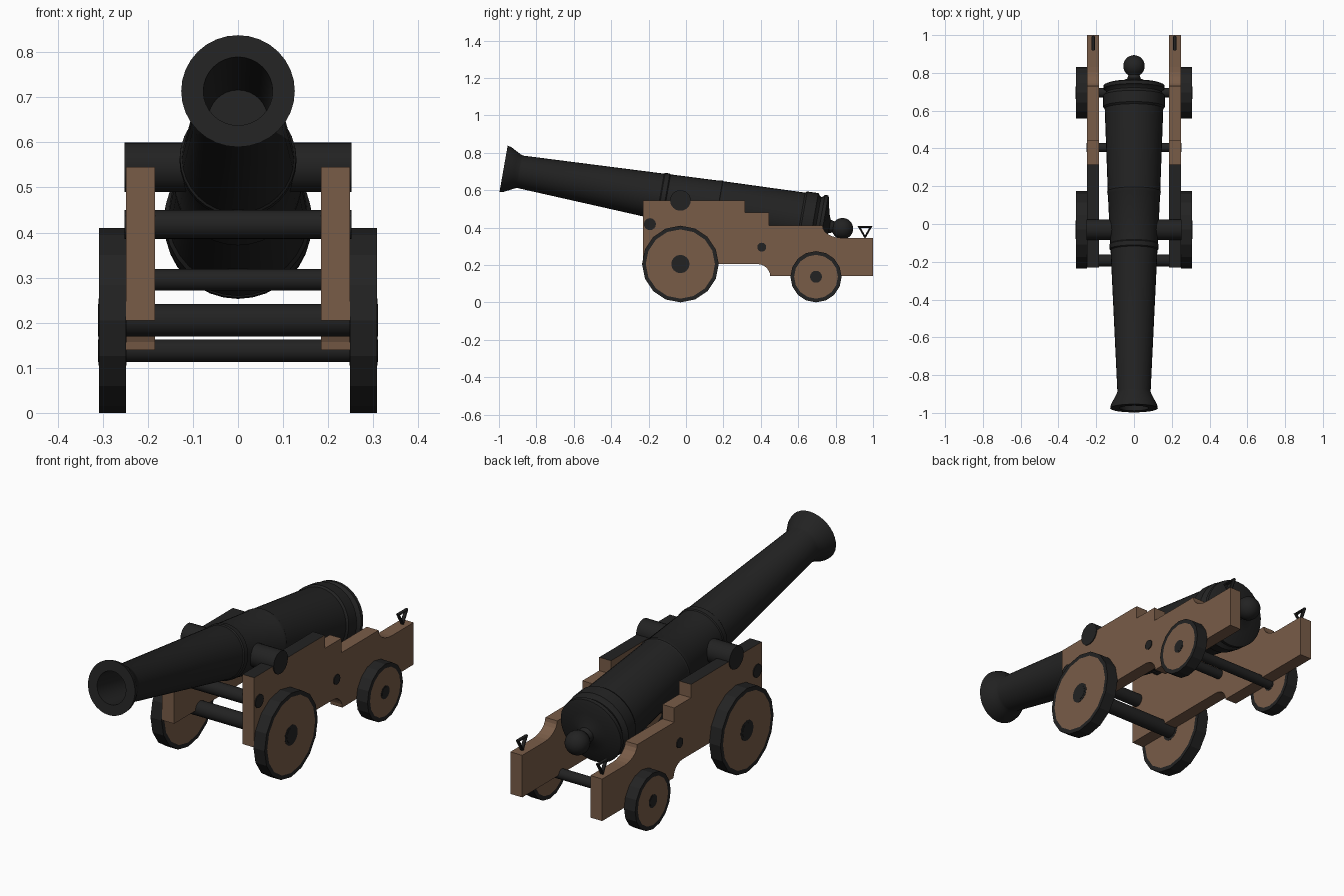
import bpy, bmesh, math
from mathutils import Vector

if "Cube" in bpy.data.objects:
    bpy.data.objects.remove(bpy.data.objects["Cube"])

def material(name, rgb):
    m = bpy.data.materials.new(name)
    m.diffuse_color = (*rgb, 1)
    m.use_nodes = True
    m.node_tree.nodes["Principled BSDF"].inputs["Base Color"].default_value = m.diffuse_color
    return m

IRON = material("black iron", (0.016, 0.016, 0.016))
WOOD = material("brown wood", (0.19, 0.107, 0.064))

def finish(bm, name, mats, loc=(0, 0, 0), rot=(0, 0, 0), smooth=None):
    bmesh.ops.recalc_face_normals(bm, faces=bm.faces)
    me = bpy.data.meshes.new(name)
    bm.to_mesh(me)
    bm.free()
    ob = bpy.data.objects.new(name, me)
    bpy.context.collection.objects.link(ob)
    for m in mats:
        me.materials.append(m)
    ob.location, ob.rotation_euler = loc, rot
    if smooth:
        bpy.ops.object.select_all(action='DESELECT')
        ob.select_set(True)
        bpy.context.view_layer.objects.active = ob
        bpy.ops.object.shade_smooth_by_angle(angle=math.radians(smooth))
    return ob

def lathe(name, profile, segs, wood_bands=(), mats=(IRON, WOOD), **kw):
    """Revolve (distance, radius) points about the local y axis."""
    bm = bmesh.new()
    rings = []
    for t, r in profile:
        n = segs if r > 0 else 1
        rings.append([bm.verts.new((r * math.sin(2 * math.pi * i / segs), t,
                                    -r * math.cos(2 * math.pi * i / segs))) for i in range(n)])
    for band, (a, b) in enumerate(zip(rings, rings[1:])):
        for i in range(segs):
            j = (i + 1) % segs
            quad = [a[i % len(a)], a[j % len(a)], b[j % len(b)], b[i % len(b)]]
            f = bm.faces.new(list(dict.fromkeys(quad)))
            f.material_index = 1 if band in wood_bands else 0
    return finish(bm, name, mats, **kw)

ACROSS = (0, 0, math.radians(90))

def rod(name, y, z, r, half):
    lathe(name, [(-half, 0), (-half, r), (half, r), (half, 0)], 24,
          mats=(IRON,), loc=(0, y, z), rot=ACROSS, smooth=30)

def arc(cy, cz, ry, rz, a0, a1, n=6):
    return [(cy + ry * math.cos(math.radians(a0 + (a1 - a0) * i / n)),
             cz + rz * math.sin(math.radians(a0 + (a1 - a0) * i / n))) for i in range(n + 1)]

# Barrel: bore, flared muzzle, tapering body with bands, breech rings and knob
TRUNNION = (0, -0.03, 0.547)
profile = [(-0.60, 0), (-0.60, 0.066), (-0.96, 0.077), (-0.96, 0.126), (-0.94, 0.122),
           (-0.90, 0.101), (-0.88, 0.091), (-0.87, 0.088),
           (-0.11, 0.124), (-0.105, 0.129), (-0.08, 0.130), (-0.075, 0.126),
           (0.185, 0.138), (0.19, 0.141), (0.205, 0.142), (0.21, 0.139),
           (0.65, 0.155), (0.66, 0.163), (0.72, 0.165), (0.728, 0.155), (0.738, 0.146),
           (0.75, 0.152), (0.757, 0.162), (0.775, 0.162), (0.782, 0.145),
           (0.79, 0.10), (0.80, 0.06), (0.81, 0.037), (0.83, 0.030)]
knob = [(0.88 - 0.057 * math.cos(math.radians(a)), 0.057 * math.sin(math.radians(a)))
        for a in range(35, 180, 12)]
lathe("barrel", profile + knob + [(0.937, 0)], 32, mats=(IRON,),
      loc=TRUNNION, rot=(math.radians(-10), 0, 0), smooth=30)

# Trunnion, axles and cross bars
rod("trunnion", -0.03, 0.545, 0.055, 0.252)
rod("front_cross_bar", -0.193, 0.418, 0.032, 0.252)
rod("middle_cross_bar", 0.405, 0.295, 0.024, 0.252)
rod("front_axle", -0.03, 0.205, 0.036, 0.310)
rod("rear_axle", 0.695, 0.138, 0.025, 0.310)

# Stepped wooden cheeks with an iron top strip
outline = [(-0.23, 0.205), (-0.23, 0.545), (0.315, 0.545), (0.315, 0.48), (0.445, 0.48),
           (0.445, 0.41), (0.72, 0.41)]
outline += arc(0.83, 0.41, 0.10, 0.065, 180, 270)
outline += [(1.0, 0.345), (1.0, 0.14)]
outline += arc(0.38, 0.14, 0.07, 0.065, 0, 90)

for side, s in (("left", -1), ("right", 1)):
    bm = bmesh.new()
    face = bm.faces.new([bm.verts.new((s * 0.184, y, z)) for y, z in outline])
    ext = bmesh.ops.extrude_face_region(bm, geom=[face])
    bmesh.ops.translate(bm, vec=Vector((s * 0.064, 0, 0)),
                        verts=[v for v in ext["geom"] if isinstance(v, bmesh.types.BMVert)])
    for f in bm.faces:
        if all(v.co.z > 0.54 for v in f.verts):
            f.material_index = 1
    finish(bm, side + "_cheek", (WOOD, IRON))

    # Wheels: iron tyre, wooden disc, iron hub
    for name, y, r, hub in (("front", -0.03, 0.205, 0.049), ("rear", 0.695, 0.137, 0.032)):
        lathe(f"{side}_{name}_wheel",
              [(-0.031, 0), (-0.031, hub), (-0.030, hub), (-0.030, r - 0.02), (-0.030, r),
               (0.030, r), (0.030, r - 0.02), (0.030, hub), (0.031, hub), (0.031, 0)],
              16, wood_bands=(2, 6), loc=(s * 0.278, y, r), rot=ACROSS)

    # Triangular lifting ring on the tail
    bpy.ops.mesh.primitive_torus_add(major_segments=3, minor_segments=8, major_radius=0.036,
                                     minor_radius=0.010, location=(s * 0.216, 0.957, 0.385),
                                     rotation=(0, math.radians(90), 0))
    ring = bpy.context.object
    ring.name = side + "_tail_ring"
    ring.data.materials.append(IRON)
